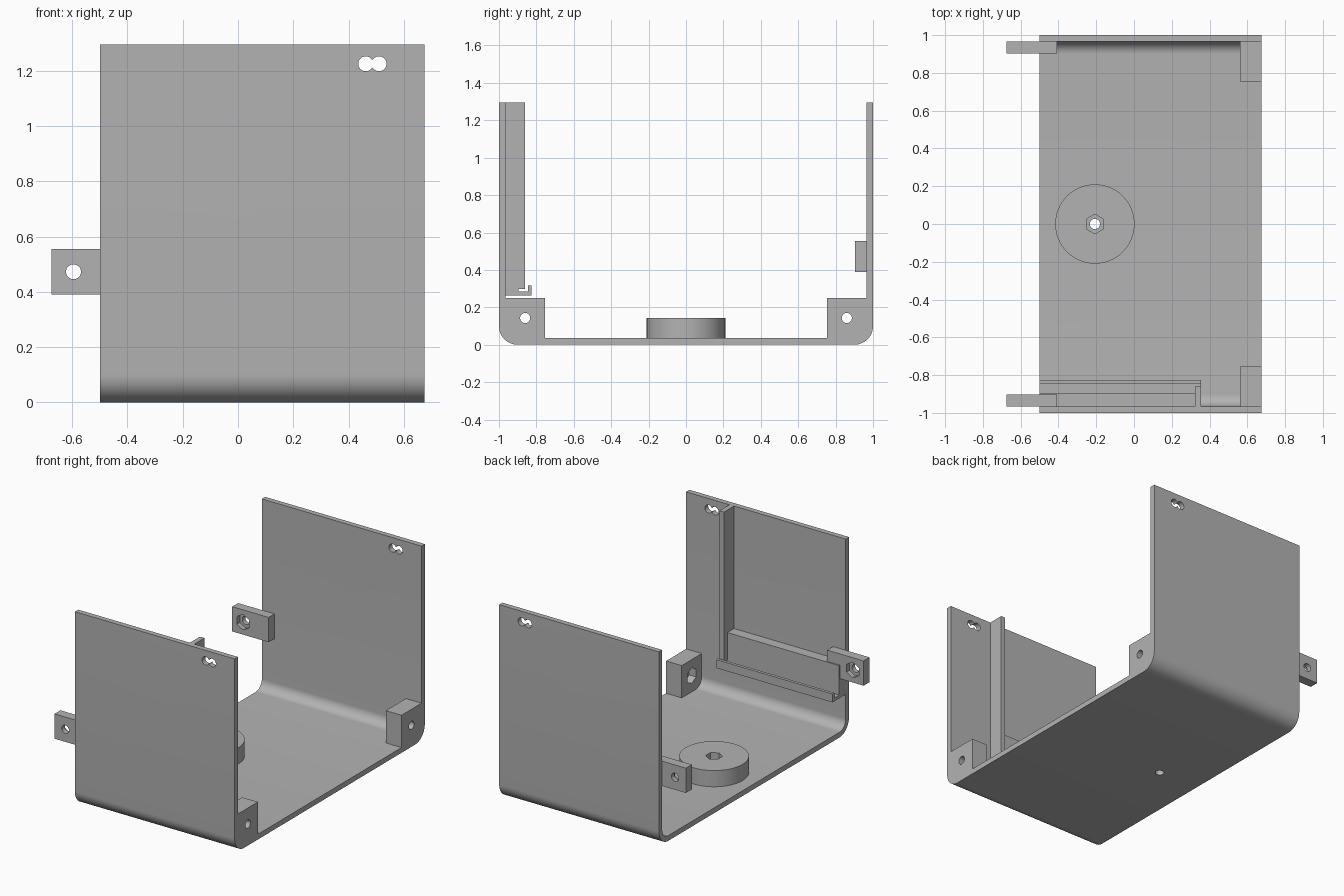
import bpy, bmesh, math
from mathutils import Matrix, Vector

if "Cube" in bpy.data.objects:
    bpy.data.objects.remove(bpy.data.objects["Cube"])

grey = bpy.data.materials.new("plain_grey")
grey.diffuse_color = (0.45, 0.45, 0.45, 1)
grey.use_nodes = True
grey.node_tree.nodes["Principled BSDF"].inputs["Base Color"].default_value = grey.diffuse_color

HOLE = 0.027           # screw hole radius
WALL = 0.035           # sheet thickness
X0, X1 = -0.5, 0.675   # extent of the sheet along x


def finish(name, bm):
    bmesh.ops.recalc_face_normals(bm, faces=bm.faces)
    mesh = bpy.data.meshes.new(name)
    bm.to_mesh(mesh)
    bm.free()
    mesh.materials.append(grey)
    ob = bpy.data.objects.new(name, mesh)
    bpy.context.collection.objects.link(ob)
    return ob


def extrude_x(name, profile, x0, x1):
    """Closed (y, z) profile swept along x."""
    bm = bmesh.new()
    face = bm.faces.new([bm.verts.new((x0, y, z)) for y, z in profile])
    new = bmesh.ops.extrude_face_region(bm, geom=[face])["geom"]
    verts = [g for g in new if isinstance(g, bmesh.types.BMVert)]
    bmesh.ops.translate(bm, vec=(x1 - x0, 0, 0), verts=verts)
    return finish(name, bm)


def box(name, x, y, z):
    return extrude_x(name, [(y[0], z[0]), (y[1], z[0]), (y[1], z[1]), (y[0], z[1])], *x)


def prism(name, start, end, radius, sides, turn=0.0):
    """Cylinder or hexagon between two points."""
    a, b = Vector(start), Vector(end)
    rot = (b - a).to_track_quat('Z', 'Y').to_matrix().to_4x4()
    bm = bmesh.new()
    bmesh.ops.create_cone(bm, cap_ends=True, segments=sides, radius1=radius, radius2=radius,
                          depth=(b - a).length,
                          matrix=Matrix.Translation((a + b) / 2) @ rot @ Matrix.Rotation(turn, 4, 'Z'))
    return finish(name, bm)


def cut(ob, *prism_args):
    """Subtract a prism from the part."""
    cutter = prism("cutter", *prism_args)
    cutter.hide_render = True
    mod = ob.modifiers.new("cut", 'BOOLEAN')
    mod.object, mod.operation, mod.solver = cutter, 'DIFFERENCE', 'EXACT'
    bpy.context.view_layer.objects.active = ob
    bpy.ops.object.modifier_apply(modifier=mod.name)
    bpy.data.objects.remove(cutter)


def arc(cy, cz, r, a0, a1, n=12):
    angles = [math.radians(a0 + (a1 - a0) * i / n) for i in range(n + 1)]
    return [(cy + r * math.cos(a), cz + r * math.sin(a)) for a in angles]


# U-shaped sheet with rounded bends
R, TOP = 0.1, 1.295
outer = [(-1, TOP)] + arc(-1 + R, R, R, 180, 270) + arc(1 - R, R, R, 270, 360) + [(1, TOP)]
inner = ([(1 - WALL, TOP)] + arc(1 - R, R, R - WALL, 360, 270)
         + arc(-1 + R, R, R - WALL, 270, 180) + [(-1 + WALL, TOP)])
shell = extrude_x("bent_shell", outer + inner, X0, X1)
BX = -0.207
cut(shell, (BX, 0, -0.1), (BX, 0, 0.1), HOLE, 32)
# Double keyhole in each wall
for s in (-1, 1):
    for x in (0.462, 0.51):
        cut(shell, (x, s * 0.9, 1.225), (x, s * 1.1, 1.225), HOLE, 32)

# Round floor boss with nut recess
boss = prism("floor_boss", (BX, 0, WALL), (BX, 0, 0.143), 0.21, 64)
cut(boss, (BX, 0, 0), (BX, 0, 0.2), HOLE, 32)
cut(boss, (BX, 0, 0.085), (BX, 0, 0.2), 0.052, 6)

parts = [shell, boss]
for s, side in ((-1, "front"), (1, "back")):
    # Corner screw block resting in the bend
    prof = [(-0.965, 0.25), *arc(-1 + R, R, R - WALL, 180, 270), (-0.755, WALL), (-0.755, 0.25)]
    block = extrude_x(side + "_corner_block", [(-s * y, z) for y, z in prof], 0.56, X1)
    cut(block, (0.5, s * 0.86, 0.143), (0.8, s * 0.86, 0.143), HOLE, 32)
    cut(block, (0.5, s * 0.86, 0.143), (0.61, s * 0.86, 0.143), 0.052, 6)

    # Side tab with nut recess on the inner face
    tab = box(side + "_tab", (-0.675, -0.407), sorted((s * 0.903, s * 0.965)), (0.39, 0.555))
    cut(tab, (-0.595, s * 0.8, 0.473), (-0.595, s * 1.1, 0.473), HOLE, 32)
    cut(tab, (-0.595, s * 0.8, 0.473), (-0.595, s * 0.933, 0.473), 0.052, 6)
    parts += [block, tab]

# Board holder on the front wall: backing, lipped shelf and upright rail
RX = 0.355
ledge = [(-0.965, 0.262), (-0.825, 0.262), (-0.825, 0.318), (-0.845, 0.318),
         (-0.845, 0.284), (-0.895, 0.284), (-0.895, 0.48), (-0.965, 0.48)]
parts.append(extrude_x("lipped_ledge", ledge, X0, RX))
parts.append(box("upright_rail", (0.322, RX), (-0.965, -0.86), (0.298, TOP)))

# Smooth the round surfaces, keep edges sharp
bpy.ops.object.select_all(action='DESELECT')
for ob in parts:
    ob.select_set(True)
bpy.context.view_layer.objects.active = shell
bpy.ops.object.shade_smooth_by_angle(angle=math.radians(30))
